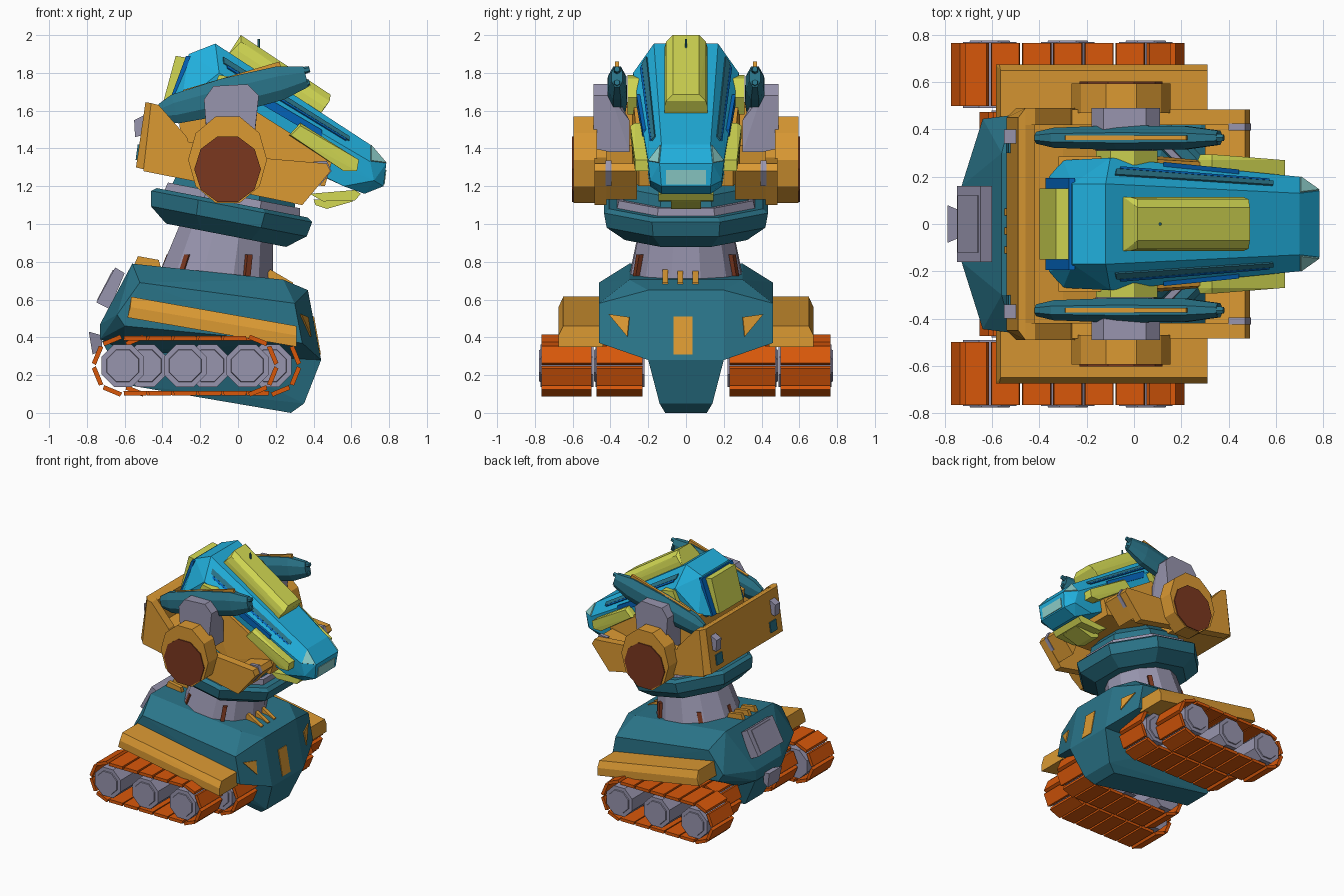
import bpy, bmesh
from math import sin, cos, pi, radians
from mathutils import Vector

cube = bpy.data.objects.get("Cube")
if cube:
    bpy.data.objects.remove(cube, do_unlink=True)


def material(name, r, g, b):
    m = bpy.data.materials.new(name)
    m.use_nodes = True
    col = [(c / 255) ** 2.2 for c in (r, g, b)] + [1]
    m.diffuse_color = col
    m.node_tree.nodes["Principled BSDF"].inputs["Base Color"].default_value = col
    return m


teal = material("teal", 46, 116, 136)
ochre = material("ochre", 218, 152, 54)
grey = material("grey", 150, 147, 172)
cyan = material("cyan", 38, 174, 220)
lime = material("lime", 210, 216, 84)
rust = material("rust_orange", 215, 88, 18)
brown = material("brown", 122, 58, 36)
blue = material("deep_blue", 12, 100, 185)
pale = material("pale_glass", 140, 205, 200)


def flip(pts):
    return [(x, -y, z) for x, y, z in pts]


def solid(name, pts, mat, sym=False):
    """Faceted convex body through the points; sym also mirrors them across y."""
    bm = bmesh.new()
    for p in list(pts) + (flip(pts) if sym else []):
        bm.verts.new(p)
    bmesh.ops.remove_doubles(bm, verts=bm.verts[:], dist=0.0005)
    bmesh.ops.convex_hull(bm, input=bm.verts[:])
    junk = [v for v in bm.verts if not v.link_faces]
    bmesh.ops.delete(bm, geom=junk, context='VERTS')
    bmesh.ops.dissolve_limit(bm, angle_limit=radians(1), verts=bm.verts[:], edges=bm.edges[:])
    bmesh.ops.recalc_face_normals(bm, faces=bm.faces[:])
    me = bpy.data.meshes.new(name)
    bm.to_mesh(me)
    bm.free()
    me.materials.append(mat)
    bpy.context.collection.objects.link(bpy.data.objects.new(name, me))


def pair(name, pts, mat):
    pts = [tuple(p) for p in pts]
    solid(name + "_back", pts, mat)
    solid(name + "_front", flip(pts), mat)


def prism(profile, y0, y1):
    return [(x, y, z) for y in (y0, y1) for x, z in profile]


def ring(c, r, n, axis, squash=1.0):
    axis = Vector(axis).normalized()
    u = Vector((0, 1, 0)) if abs(axis.y) < 0.9 else Vector((0, 0, 1))
    v = axis.cross(u)
    return [tuple(Vector(c) + u * r * cos(a) + v * r * squash * sin(a))
            for a in [(i + 0.5) * 2 * pi / n for i in range(n)]]


def plate(quad, uvs):
    """Thin plate lying on a facet whose corners run so that the normal points inward."""
    a, b, c, d = map(Vector, quad)
    n = (b - a).cross(d - a).normalized()
    mid = [a.lerp(d, u).lerp(b.lerp(c, u), v) for u, v in uvs]
    return [p - n * .008 for p in mid] + [p + n * .0015 for p in mid]


def rect(u0, u1, v0, v1):
    return [(u0, v0), (u1, v0), (u1, v1), (u0, v1)]


# Lower hull and keel
nose_top, nose_side = (.37, .2, .65), (.30, .46, .58)
nose_low, nose_tip = (.34, .46, .37), (.44, .2, .28)
solid("hull", [nose_top, nose_side, nose_low, nose_tip, (-.56, .3, .79), (.24, .3, .705),
               (-.52, .46, .69), (-.64, .445, .52), (-.6, .45, .46), (-.73, .16, .47),
               (-.73, .16, .39), (-.6, .2, .33)], teal, sym=True)
solid("keel", [nose_tip, (.35, .14, .05), (.28, .11, 0), (-.6, .11, .15), (-.72, .16, .38),
               (-.4, .22, .42), (.3, .22, .42)], teal, sym=True)
solid("nose_panel", prism([(.392, .51), (.403, .51), (.439, .31), (.428, .31)], -.065, .035), ochre)
pair("nose_corner_panel", plate([nose_top, nose_side, nose_low, nose_tip],
                                [(.38, .38), (.3, .8), (.72, .42)]), ochre)

# Fenders
pair("fender", prism([(-.565, .615), (.31, .46), (.31, .35), (-.585, .505)], .44, .65)
     + prism([(-.57, .56), (.31, .41), (.31, .35), (-.585, .505)], .44, .675), ochre)

# Rear hatch, hitch and deck hinges
solid("rear_hatch", prism([(-.65, .77), (-.60, .74), (-.68, .55), (-.75, .585)], -.16, .16), grey)
solid("rear_hatch_inset", prism([(-.663, .757), (-.655, .755), (-.74, .595), (-.747, .597)], -.12, .12), grey)
solid("hitch", [(-.79, .08, .43), (-.77, .07, .31), (-.72, .05, .41), (-.72, .05, .33)], grey, sym=True)
for i in (-1, 0, 1):
    y = i * .08 - .03
    solid("front_hinge", prism([(.15, .73), (.17, .76), (.29, .69), (.30, .65), (.2, .66)], y - .015, y + .015), ochre)
    solid("rear_hinge", prism([(-.56, .76), (-.53, .83), (-.42, .81), (-.4, .74)], y - .015, y + .015), ochre)

# Tracks: wheels and separate shoes around each loop
LOOP_R, SPAN, MID_Z = .145, .66, .25


def shoe(x, z, ang, half, y0, y1):
    t, n = Vector((cos(ang), sin(ang))), Vector((-sin(ang), cos(ang)))
    c = Vector((x, z))
    prof = [c + t * half * s + n * .012 * k for s, k in ((-1, -1), (1, -1), (.94, 1), (-.94, 1))]
    return prism([tuple(p) for p in prof], y0, y1)


for label, x0, y0, y1 in (("outer", -.61, .5, .765), ("inner", -.49, .23, .475)):
    for k in range(3):
        wx = x0 + k * SPAN / 2
        pair(label + "_wheel", ring((wx, y0 - .01, MID_Z), .122, 8, (0, 1, 0))
             + ring((wx, y1 + .005, MID_Z), .122, 8, (0, 1, 0)), grey)
        pair(label + "_hub", ring((wx, y1, MID_Z), .095, 8, (0, 1, 0))
             + ring((wx, y1 + .012, MID_Z), .09, 8, (0, 1, 0)), grey)
    spots = []
    for k in range(5):
        sx = x0 + SPAN * (k + .5) / 5
        spots += [(sx, MID_Z + LOOP_R, 0, .062), (sx, MID_Z - LOOP_R, pi, .062)]
    for k in range(4):
        a = pi / 2 - (k + .5) * pi / 4
        for cx, b in ((x0 + SPAN, a), (x0, a + pi)):
            spots.append((cx + LOOP_R * cos(b), MID_Z + LOOP_R * sin(b), b - pi / 2, .052))
    for s in spots:
        pair(label + "_track_shoe", shoe(*s, y0, y1), rust)

# Neck and turning collar, leaning forward
LEAN = (sin(radians(11)), 0, cos(radians(11)))


def on_axis(h):
    return tuple(Vector((-.11, 0, .70)) + Vector(LEAN) * h)


def drum(name, mat, n, *steps):
    solid(name, [p for h, r in steps for p in ring(on_axis(h), r, n, LEAN)], mat)


drum("neck", grey, 12, (-.03, .32), (.3, .25))
drum("collar", teal, 8, (.245, .35), (.32, .455), (.40, .47), (.42, .44))
drum("collar_ring", grey, 8, (.40, .40), (.46, .385))
drum("turret_base", teal, 8, (.45, .36), (.52, .34), (.62, .21))
for angle in (60, 130, 180, 230, 300):
    d = Vector((cos(radians(angle)), sin(radians(angle)), 0))
    s = Vector((-d.y, d.x, 0)) * .016
    lo, hi = Vector(on_axis(.01)) + d * .307, Vector(on_axis(.14)) + d * .283
    solid("neck_slot", [p + s * i + d * o for p in (lo, hi) for i in (-1, 1) for o in (-.02, .012)], brown)

# Cradle: rear wall with chamfered corners, floor and side arms
solid("cradle_wall", prism([(-.54, 1.30), (-.49, 1.645)], -.45, .45)
      + prism([(-.5, 1.29), (-.46, 1.64), (-.42, 1.62), (-.43, 1.28)], -.49, .49), ochre)
solid("cradle_floor", prism([(-.5, 1.29), (-.44, 1.42), (-.3, 1.38), (-.05, 1.28), (-.05, 1.2)], -.43, .43), ochre)
pair("cradle_arm_rear", prism([(-.5, 1.28), (-.46, 1.64), (-.42, 1.63), (-.27, 1.46), (-.2, 1.22)], .42, .49), ochre)
pair("cradle_arm", prism([(-.35, 1.44), (0, 1.42), (.1, 1.34), (.1, 1.16), (-.35, 1.25)], .42, .485), ochre)
pair("cradle_arm_tip", prism([(.0, 1.36), (.3, 1.29), (.47, 1.32), (.49, 1.28), (.34, 1.10), (.0, 1.17)],
                             .42, .485), ochre)
pair("arm_brace", prism([(.3, 1.29), (.47, 1.32), (.49, 1.28), (.36, 1.13)], .26, .42), ochre)
pair("arm_tab", prism([(.40, 1.33), (.47, 1.335), (.495, 1.28), (.43, 1.2)], .395, .425), grey)
pair("wall_knob", prism([(-.55, 1.55), (-.49, 1.58), (-.47, 1.48), (-.545, 1.46)], .34, .4), grey)
pair("wall_vent", prism([(-.531, 1.42), (-.52, 1.42), (-.542, 1.34), (-.53, 1.34)], .3, .38), teal)

# Shoulders, with the cap set low on the drum
for name, mat, z, r, squash, y0, y1 in (("shoulder_drum", ochre, 1.34, .24, .87, .47, .595),
                                        ("shoulder_cap", brown, 1.29, .182, .97, .59, .603)):
    pair(name, [p for y in (y0, y1) for p in ring((-.055, y, z), r, 10, (0, 1, 0), squash)], mat)
pair("gun_bracket", prism([(-.18, 1.66), (-.13, 1.73), (.05, 1.74), (.11, 1.68), (.08, 1.4), (-.16, 1.4)], .4, .49)
     + prism([(-.16, 1.55), (.08, 1.55), (.08, 1.38), (-.16, 1.38)], .3, .4), grey)

# Side guns
G0, G1 = Vector((-.41, .365, 1.59)), Vector((.36, .365, 1.78))
GDIR = (G1 - G0).normalized()
pair("gun", [p for t, r in ((0, .05), (.1, .085), (.45, .105), (.82, .098), (1, .06))
             for p in ring(G0.lerp(G1, t), r * .54, 8, GDIR, 1.85)], teal)
for k in (-1, 1):
    c = G1 + Vector((0, 0, .035 * k))
    pair("gun_prong", ring(c - GDIR * .05, .025, 6, GDIR) + ring(c + GDIR * .02, .016, 6, GDIR), teal)
pair("gun_stripe", prism([(-.30, 1.66), (-.29, 1.71), (.22, 1.86), (.23, 1.82)], .355, .375), ochre)

# Head shell, pitched nose-down
A, B, C, D = (-.12, .17, 1.955), (-.10, .28, 1.80), (.70, .20, 1.33), (.70, .13, 1.42)
E, F = (.785, .14, 1.32), (.77, .13, 1.2)
solid("head", [A, B, C, D, E, F, (-.26, .17, 1.90), (-.3, .27, 1.64), (-.36, .2, 1.62), (.72, .19, 1.23),
               (.67, .13, 1.16), (.56, .19, 1.2)], cyan, sym=True)
pair("head_dark_stripe", plate([A, B, C, D], rect(.04, .86, .34, .56)), teal)
pair("head_blue_edge", plate([A, B, C, D], rect(.06, .84, .57, .66)), blue)
pair("eye_panel", plate([D, C, E, E], [(.02, .03), (.02, .97), (.95, .5)]), pale)
solid("nose_window", [(x + o, y, z) for x, z in ((.7715, 1.21), (.781, 1.285))
                      for o in (-.0045, .0048) for y in (-.105, .105)], pale)
solid("head_rear_panel", prism([(-.25, 1.89), (-.275, 1.89), (-.375, 1.62), (-.35, 1.61)], -.195, .195), blue)

# Blue seam under the shoulder edge of the head
pair("head_blue_seam", [Vector(B).lerp(Vector(C), t) + Vector((0, dy, dz))
                        for t in (.28, .68) for dy in (-.02, .005) for dz in (-.035, .018)], blue)

# Head underbody, armour pads and aerial
solid("head_underbody", prism([(-.32, 1.64), (-.1, 1.72), (-.3, 1.42), (.12, 1.24)], -.285, .285)
      + prism([(.5, 1.34), (.46, 1.2)], -.25, .25), ochre)
pair("cheek_pad", prism([(.27, 1.47), (.33, 1.535), (.64, 1.34), (.63, 1.28), (.56, 1.28)], .19, .27)
     + [(.28, .295, 1.47), (.33, .295, 1.52)], lime)
pair("rear_cheek_pad", prism([(-.16, 1.66), (-.1, 1.79), (.0, 1.77), (.1, 1.67), (.04, 1.58)], .25, .31), lime)
solid("top_pad", prism([(-.05, 1.9), (-.02, 1.93), (.46, 1.62), (.435, 1.58)], -.115, .115)
      + prism([(-.03, 1.93), (.015, 1.965), (.485, 1.65), (.44, 1.61)], -.105, .105)
      + prism([(.015, 2.0), (.49, 1.685)], -.07, .07), lime)
solid("rear_pad", prism([(-.33, 1.89), (-.27, 1.88), (-.33, 1.62), (-.4, 1.63)], -.15, .15), lime)
solid("chin_pad", prism([(.38, 1.16), (.62, 1.18), (.65, 1.16), (.62, 1.125), (.45, 1.12)], -.145, .145), lime)
solid("chin_pad_lower", prism([(.40, 1.13), (.6, 1.13), (.61, 1.12), (.47, 1.08), (.41, 1.1)], -.08, .08), lime)
solid("aerial", ring((.11, 0, 1.9), .008, 6, (0, 0, 1)) + ring((.11, 0, 1.98), .006, 6, (0, 0, 1)), teal)
